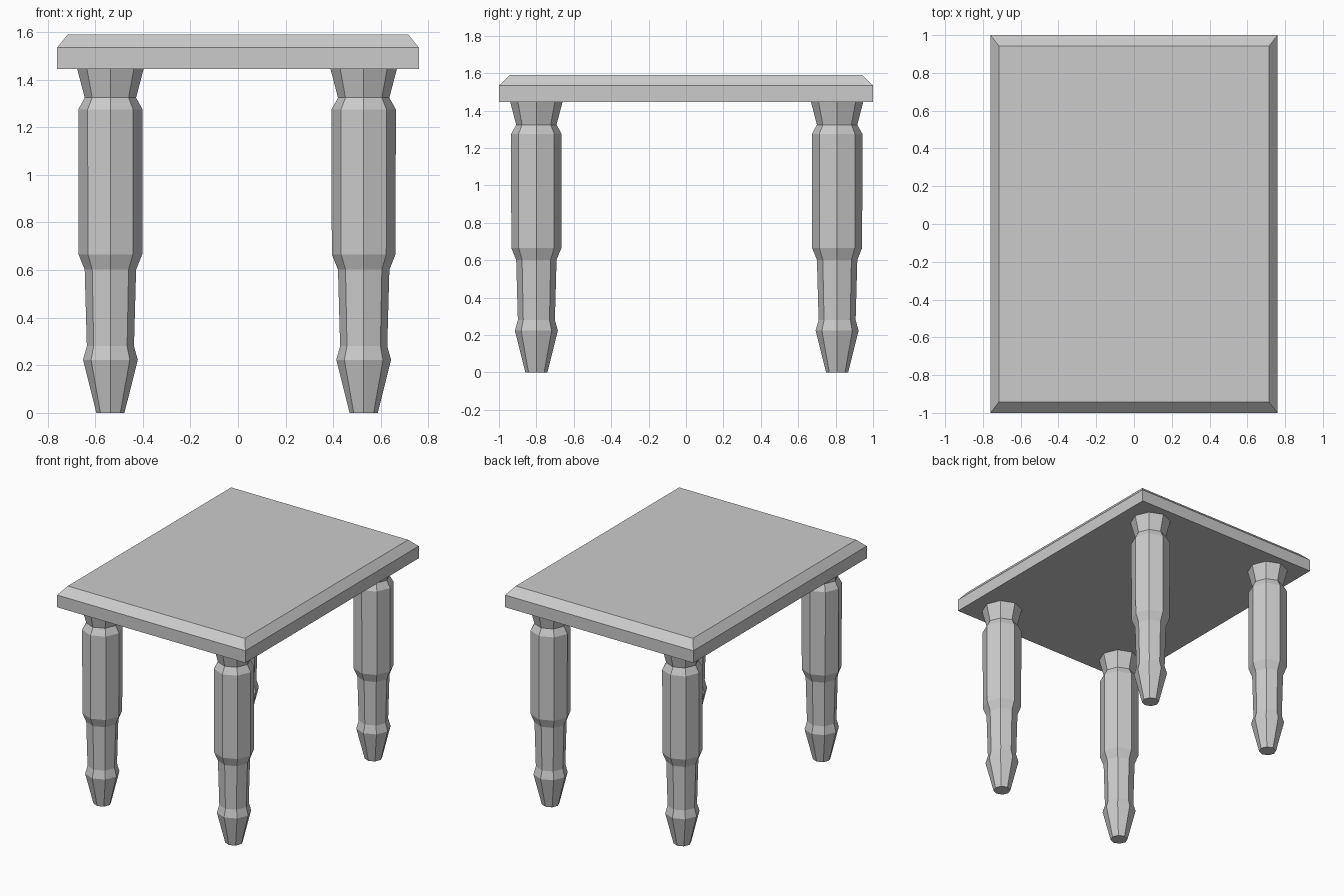
import bpy, bmesh
from math import cos, sin, pi

if "Cube" in bpy.data.objects:
    bpy.data.objects.remove(bpy.data.objects["Cube"])


def add_object(name, bm):
    bmesh.ops.recalc_face_normals(bm, faces=bm.faces)
    mesh = bpy.data.meshes.new(name)
    bm.to_mesh(mesh)
    bm.free()
    obj = bpy.data.objects.new(name, mesh)
    bpy.context.collection.objects.link(obj)
    return obj


def loft(name, rings):
    """Skin a stack of equal-sized point rings and cap both ends."""
    bm = bmesh.new()
    loops = [[bm.verts.new(p) for p in ring] for ring in rings]
    n = len(loops[0])
    for a, b in zip(loops, loops[1:]):
        for i in range(n):
            j = (i + 1) % n
            bm.faces.new((a[i], a[j], b[j], b[i]))
    bm.faces.new(loops[0][::-1])
    bm.faces.new(loops[-1])
    return add_object(name, bm)


def rect(hx, hy, z):
    return [(-hx, -hy, z), (hx, -hy, z), (hx, hy, z), (-hx, hy, z)]


def octagon(r, z):
    return [(r * cos(i * pi / 4), r * sin(i * pi / 4), z) for i in range(8)]


# Table top with chamfered upper edge
loft("table_top", [rect(0.76, 1.0, 1.445), rect(0.76, 1.0, 1.534),
                   rect(0.715, 0.942, 1.59)])

# Turned eight-sided legs: (radius, height)
profile = [(0.059, 0), (0.115, 0.223), (0.099, 0.28), (0.108, 0.602),
           (0.134, 0.666), (0.135, 1.275), (0.108, 1.324), (0.14, 1.447)]
for side, x in (("left", -0.536), ("right", 0.528)):
    for end, y in (("front", -0.80), ("back", 0.808)):
        leg = loft(f"{end}_{side}_leg", [octagon(r, z) for r, z in profile])
        leg.location = (x, y, 0)
